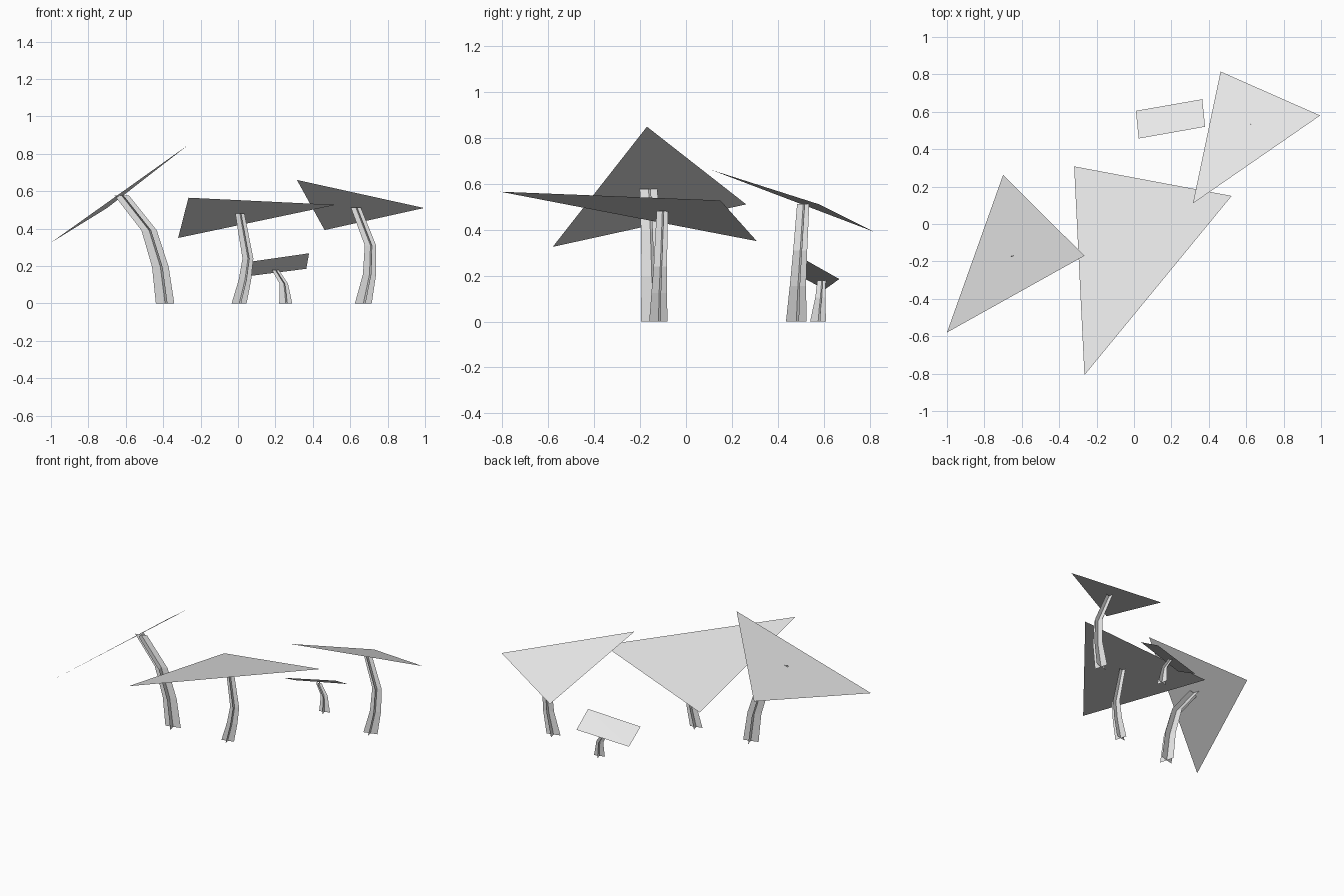
import bpy
import bmesh
import math
from mathutils import Vector

cube = bpy.data.objects.get("Cube")
if cube:
    bpy.data.objects.remove(cube, do_unlink=True)

# One plain grey for everything
grey = bpy.data.materials.new("light grey")
grey.use_nodes = True
colour = (0.8, 0.8, 0.8, 1.0)
grey.diffuse_color = colour
grey.node_tree.nodes["Principled BSDF"].inputs["Base Color"].default_value = colour


def finish(bm, name):
    mesh = bpy.data.meshes.new(name)
    bm.to_mesh(mesh)
    bm.free()
    mesh.materials.append(grey)
    obj = bpy.data.objects.new(name, mesh)
    bpy.context.collection.objects.link(obj)
    return obj


def canopy(name, corners):
    """A flat sheet whose face points upwards."""
    bm = bmesh.new()
    face = bm.faces.new([bm.verts.new(c) for c in corners])
    face.normal_update()
    if face.normal.z < 0:
        face.normal_flip()
    bmesh.ops.triangulate(bm, faces=bm.faces[:])
    return finish(bm, name)


def trunk(name, rings, turn=15):
    """Two crossed strips that follow a bent path of (x, y, z, width)."""
    bm = bmesh.new()
    for angle in (turn, turn + 90):
        a = math.radians(angle)
        side = Vector((math.cos(a), math.sin(a), 0))
        rows = []
        for x, y, z, width in rings:
            centre = Vector((x, y, z))
            rows.append([bm.verts.new(centre + side * width * k)
                         for k in (-0.5, 0, 0.5)])
        for low, high in zip(rows, rows[1:]):
            for i in range(2):
                bm.faces.new((low[i], low[i + 1], high[i + 1], high[i]))
    return finish(bm, name)


# Tall leaning tree on the right
canopy("right_canopy", [(-1, -.58, .325), (-.265, -.17, .848), (-.70, .262, .51)])
trunk("right_trunk", [(-.39, -.147, 0, .102), (-.415, -.149, .195, .092),
                      (-.475, -.155, .39, .085), (-.622, -.163, .577, .08)])

# Wide tree in the middle
canopy("middle_canopy", [(-.32, .308, .35), (-.265, -.808, .565), (.522, .15, .527)])
trunk("middle_trunk", [(.006, -.12, 0, .083), (.037, -.117, .125, .069),
                       (.053, -.112, .24, .06), (.01, -.103, .48, .051)])

# Tree at the back left
canopy("left_canopy", [(.315, .11, .66), (.995, .58, .51), (.463, .815, .392)])
trunk("left_trunk", [(.67, .48, 0, .093), (.703, .487, .155, .073),
                     (.708, .497, .31, .063), (.63, .51, .512, .055)])

# Small sapling with a four-sided canopy
canopy("sapling_canopy", [(.01, .605, .14), (.025, .457, .217),
                          (.38, .52, .268), (.365, .667, .185)])
trunk("sapling_trunk", [(.255, .575, 0, .072), (.25, .58, .06, .056),
                        (.245, .585, .105, .046), (.2, .59, .178, .038)])
